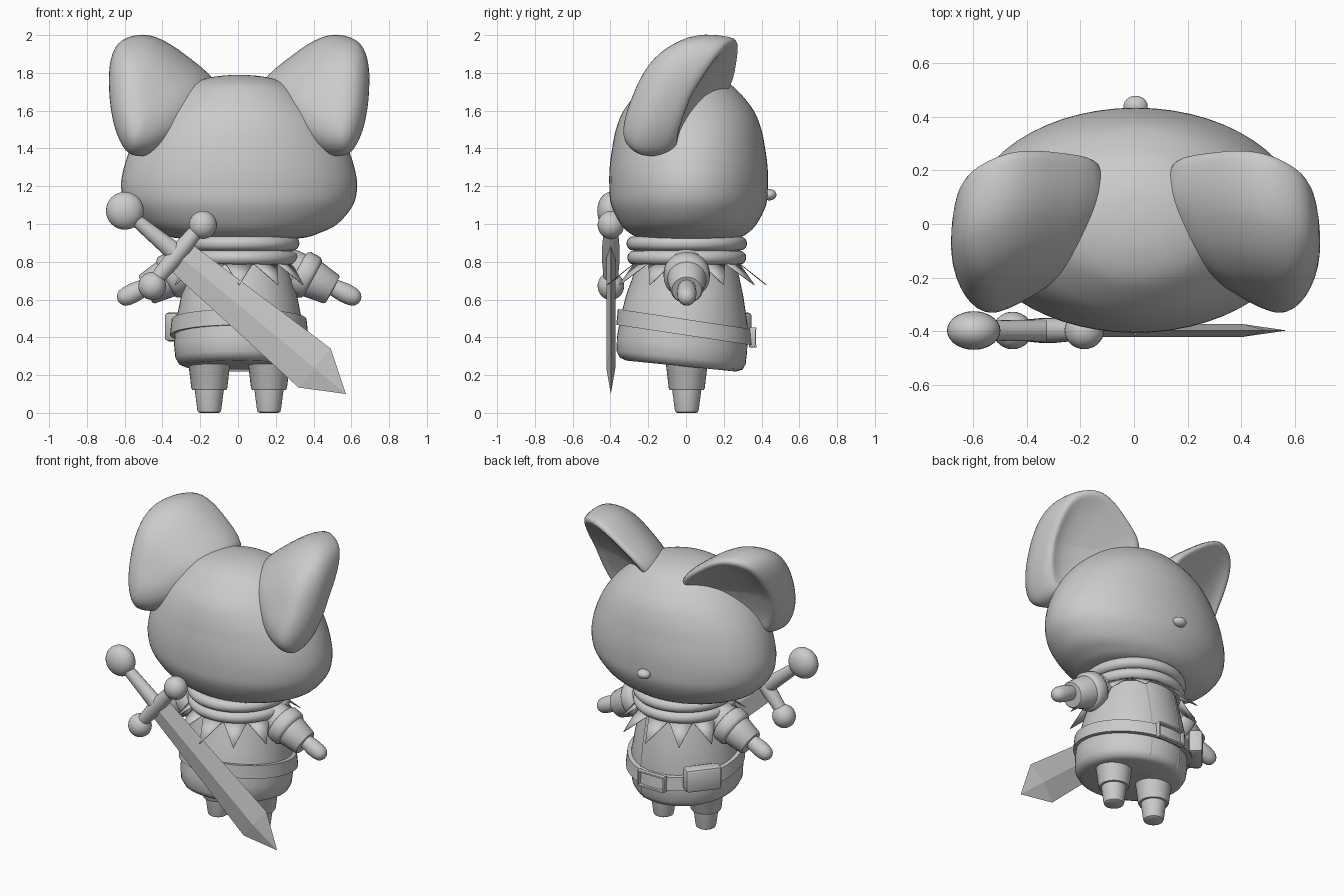
import bpy, bmesh, math
from mathutils import Vector, Matrix

if "Cube" in bpy.data.objects:
    bpy.data.objects.remove(bpy.data.objects["Cube"])

grey = bpy.data.materials.new("plain grey")
grey.diffuse_color = (0.6, 0.6, 0.6, 1)
grey.use_nodes = True
grey.node_tree.nodes["Principled BSDF"].inputs["Base Color"].default_value = grey.diffuse_color


def finish(name, bm, angle=35):
    bmesh.ops.recalc_face_normals(bm, faces=bm.faces)
    me = bpy.data.meshes.new(name)
    bm.to_mesh(me)
    bm.free()
    ob = bpy.data.objects.new(name, me)
    bpy.context.collection.objects.link(ob)
    me.materials.append(grey)
    bpy.ops.object.select_all(action='DESELECT')
    ob.select_set(True)
    bpy.context.view_layer.objects.active = ob
    bpy.ops.object.shade_smooth_by_angle(angle=math.radians(angle))
    return ob


def loft(name, rings, mat=Matrix(), n=40, angle=35):
    """Stack of ellipses: (z, rx, ry, y centre, tilt of z along y)."""
    bm = bmesh.new()
    prev = first = None
    for r in rings:
        z, rx, ry, yc, tilt = (list(r) + [r[1], 0, 0][len(r) - 2:])
        cur = []
        for i in range(n):
            a = 2 * math.pi * i / n
            y = yc + ry * math.sin(a)
            cur.append(bm.verts.new(mat @ Vector((rx * math.cos(a), y, z + tilt * y))))
        if prev:
            for i in range(n):
                j = (i + 1) % n
                bm.faces.new((prev[i], prev[j], cur[j], cur[i]))
        first = first or cur
        prev = cur
    bm.faces.new(first)
    bm.faces.new(prev)
    return finish(name, bm, angle)


def ball(name, loc, scale, rot=Matrix()):
    bm = bmesh.new()
    m = Matrix.Translation(loc) @ rot @ Matrix.Diagonal((*scale, 1))
    bmesh.ops.create_uvsphere(bm, u_segments=28, v_segments=16, radius=1, matrix=m)
    return finish(name, bm, 60)


def smooth(pts, steps, closed=False):
    """Catmull-Rom interpolation through points."""
    out, n = [], len(pts)
    for i in range(n if closed else n - 1):
        if closed:
            p = [Vector(pts[(i + k) % n]) for k in (-1, 0, 1, 2)]
        else:
            p = [Vector(pts[min(max(i + k, 0), n - 1)]) for k in (-1, 0, 1, 2)]
        for s in range(steps):
            t = s / steps
            out.append(0.5 * (2 * p[1] + (p[2] - p[0]) * t
                              + (2 * p[0] - 5 * p[1] + 4 * p[2] - p[3]) * t * t
                              + (3 * p[1] - p[0] - 3 * p[2] + p[3]) * t ** 3))
    if not closed:
        out.append(Vector(pts[-1]))
    return out


def aim(start, direction):
    return Matrix.Translation(start) @ Vector(direction).to_track_quat('Z', 'Y').to_matrix().to_4x4()


# head and nose
head = [(.92, .25, .17), (.928, .35, .26), (.95, .42, .31), (1.0, .52, .36), (1.1, .603, .41),
        (1.2, .625, .42), (1.3, .61, .418), (1.4, .575, .405), (1.5, .52, .385), (1.6, .44, .345),
        (1.7, .33, .265), (1.75, .24, .20), (1.78, .13, .11), (1.79, .02, .02)]
loft("head", [(p.x, p.y, p.z, .01, 0) for p in smooth(head, 4)], n=56, angle=70)
ball("nose", (0, .437, 1.155), (.045, .038, .03))

# thick cupped ears: rounded back, soft rim, shallow dish (radius, depth)
outline = smooth([(.125, 1.75), (.29, 1.90), (.43, 1.985), (.54, 2.0), (.64, 1.955), (.685, 1.84),
                  (.685, 1.66), (.655, 1.5), (.60, 1.39), (.53, 1.36), (.42, 1.38), (.27, 1.46),
                  (.13, 1.6)], 4, True)
section = smooth([(.03, -.322), (.2, -.32), (.4, -.312), (.6, -.288), (.75, -.255), (.87, -.21),
                  (.96, -.155), (1, -.1), (.985, -.035), (.94, .012), (.86, .035), (.75, .025),
                  (.6, .01), (.4, .0), (.2, -.005), (.03, -.005)], 2)
C = Vector((.45, 1.68))
for side, label in ((1, "right"), (-1, "left")):
    bm = bmesh.new()
    n = len(outline)
    prev = None
    for k, (r, d) in enumerate(section):
        cur = []
        front = min(max((k - 12) / 6, 0), 1)
        for p in outline:
            q = (p - C) * r
            y = .06 - .36 * q.x + .43 * q.y + d + front * .2 * max(q.y, 0)
            cur.append(bm.verts.new((side * (C.x + q.x), y, C.y + q.y)))
        if prev:
            for i in range(n):
                j = (i + 1) % n
                bm.faces.new((prev[i], prev[j], cur[j], cur[i]))
        else:
            bm.faces.new(cur)
        prev = cur
    bm.faces.new(prev)
    finish(label + "_ear", bm, 80)

# coat with slanted hem
coat = [(.86, .24, .24, 0, 0), (.78, .265, .265, 0, 0), (.62, .307, .31, -.01, -.02),
        (.48, .335, .338, -.015, -.06), (.36, .345, .345, -.025, -.1), (.29, .338, .342, -.03, -.1),
        (.258, .32, .325, -.03, -.1), (.245, .29, .29, -.03, -.1), (.25, .1, .1, -.03, -.1)]
loft("coat", coat, n=48, angle=50)
# coat front seams
for side in (1, -1):
    x = .11 * side
    pts = []
    for z, rx, ry, yc, t in coat[1:7]:
        y = yc + ry * math.sqrt(1 - (x / rx) ** 2)
        pts.append(Vector((x, y, z + t * y)))
    bm = bmesh.new()
    for a, b in zip(pts, pts[1:]):
        w = Vector((.004, 0, 0))
        o = Vector((0, .004, 0))
        bm.faces.new([bm.verts.new(v + o) for v in (a - w, a + w, b + w, b - w)])
    finish("coat_seam", bm)

# belt, buckle and pouch
loft("belt", [(.41, .32, .32, -.008, -.15), (.41, .366, .365, -.008, -.15),
              (.495, .357, .357, -.008, -.15), (.495, .31, .31, -.008, -.15)], n=48)


def box(name, loc, size, rot=Matrix(), bevel=.01):
    bm = bmesh.new()
    m = Matrix.Translation(loc) @ rot @ Matrix.Diagonal((*size, 1))
    bmesh.ops.create_cube(bm, size=1, matrix=m)
    bmesh.ops.bevel(bm, geom=bm.edges[:], offset=bevel, segments=2, profile=.5, affect='EDGES')
    return finish(name, bm)


for dz in (-.047, .047):
    box("buckle_bar", (0, .355, .4 + dz), (.2, .03, .012), bevel=.003)
for dx in (-.095, .095):
    box("buckle_side", (dx, .348, .4), (.012, .035, .106), bevel=.003)
box("pouch", (-.295, .235, .455), (.23, .09, .155), Matrix.Rotation(math.radians(51), 4, 'Z'), .022)

# rolled collar and pointed ruff
for z, r in ((.897, .282), (.822, .278)):
    prof = [(z + .037 * math.sin(a), r + .037 * math.cos(a)) for a in
            [math.radians(-90 + 18 * k) for k in range(11)]]
    loft("collar_roll", prof, n=48, angle=60)
bm = bmesh.new()
N = 12
for i in range(N):
    def at(k, r, z):
        a = 2 * math.pi * k / N
        return bm.verts.new((r * math.cos(a), r * math.sin(a), z))
    tip = .36 + .06 * abs(math.sin(2 * math.pi * i / N))
    bm.faces.new((at(i - .5, .285, .79), at(i + .5, .285, .79), at(i, tip, .675)))
ruff = finish("pointed_ruff", bm, 10)
thick = ruff.modifiers.new("thickness", 'SOLIDIFY')
thick.thickness = .005

# arms and legs, mirrored
for side, label in ((1, "right"), (-1, "left")):
    d = Vector((.88 * side, 0, -.475))
    m = aim((.2 * side, 0, .81), d)
    loft(label + "_sleeve", [(0, .09), (.12, .1), (.125, .112), (.14, .122), (.195, .122), (.21, .112),
                             (.215, .103), (.325, .086), (.335, .078), (.337, .03)], m, 32, 40)
    loft(label + "_hand", [(.31, .040), (.35, .047), (.40, .052), (.44, .050), (.465, .044), (.48, .034),
                           (.490, .02), (.494, .005)],
         aim((.2 * side, 0, .815), (.88 * side, 0, -.44)), 28, 60)
    loft(label + "_leg", [(0, .05), (.006, .06), (.02, .064), (.12, .077), (.121, .09), (.13, .095),
                          (.255, .11), (.26, .113), (.34, .117)],
         Matrix.Translation((.158 * side, 0, 0)), 32, 40)

# sword slung behind; local z runs from pommel to tip, local x across the blade
u, w = Vector((.77, 0, -.638)), Vector((.638, 0, .77))
S = Matrix.Translation((-.605, -.402, 1.07)) @ Matrix((w, (0, 1, 0), u)).transposed().to_4x4()
ball("sword_pommel", S @ Vector((0, 0, 0)), (.1, .072, .1))
loft("sword_handle", [(.05, .033, .037), (.37, .052, .042)], S, 24)
G = S @ Matrix.Translation((0, 0, .36)) @ Matrix.Rotation(math.pi / 2, 4, 'Y')
loft("sword_guard", [(-.2, .036), (-.05, .046), (.05, .046), (.2, .036)], G, 24)
for s in (-1, 1):
    ball("sword_guard_ball", S @ Vector((.21 * s - .004, 0, .366)), (.074, .07, .074))
bm = bmesh.new()
sections = []
for z, hw, ht in ((.38, .09, .024), (1.305, .134, .024)):
    sections.append([bm.verts.new(S @ Vector(p)) for p in
                     ((hw, 0, z), (0, ht, z), (-hw, 0, z), (0, -ht, z))])
tip = bm.verts.new(S @ Vector((0, 0, 1.52)))
A, B = sections
for i in range(4):
    j = (i + 1) % 4
    bm.faces.new((A[i], A[j], B[j], B[i]))
    bm.faces.new((B[i], B[j], tip))
bm.faces.new(A)
finish("sword_blade", bm, 5)

# centre the whole figure
for ob in bpy.data.objects:
    ob.location += Vector((.006, .004, 0))
